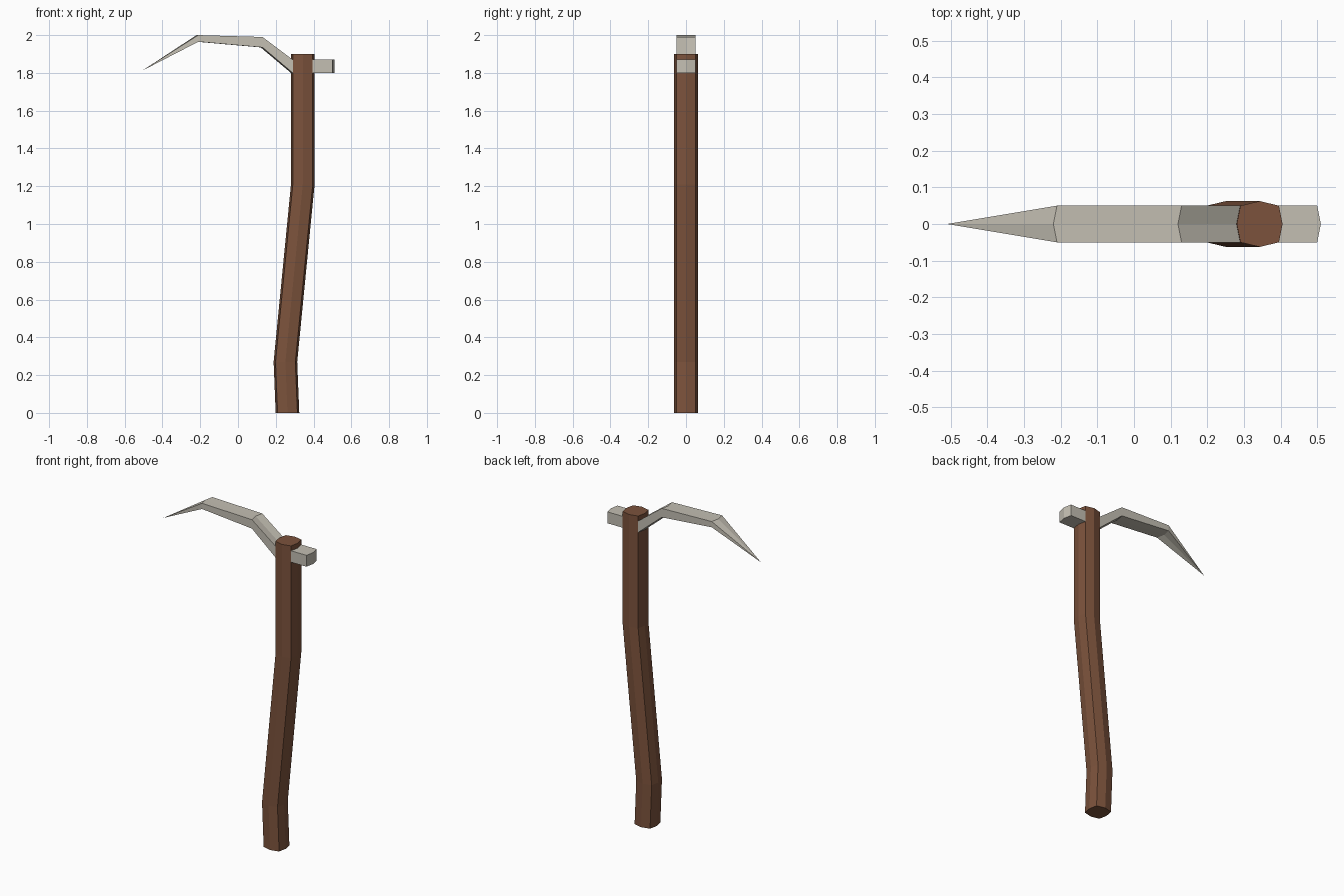
import bpy, bmesh

if "Cube" in bpy.data.objects:
    bpy.data.objects.remove(bpy.data.objects["Cube"])


def material(name, color):
    mat = bpy.data.materials.new(name)
    mat.diffuse_color = (*color, 1)
    mat.use_nodes = True
    mat.node_tree.nodes["Principled BSDF"].inputs["Base Color"].default_value = mat.diffuse_color
    return mat


def loft(name, rings, mat, caps=()):
    """Bridge equal-sized rings; caps lists (ring index, vertex indices)."""
    bm = bmesh.new()
    loops = [[bm.verts.new(p) for p in ring] for ring in rings]
    n = len(loops[0])
    for a, b in zip(loops, loops[1:]):
        for i in range(n):
            j = (i + 1) % n
            bm.faces.new((a[i], a[j], b[j], b[i]))
    for ring, idx in caps:
        bm.faces.new([loops[ring][i] for i in idx])
    bmesh.ops.remove_doubles(bm, verts=bm.verts, dist=1e-5)
    bmesh.ops.recalc_face_normals(bm, faces=bm.faces)
    mesh = bpy.data.meshes.new(name)
    bm.to_mesh(mesh)
    bm.free()
    mesh.materials.append(mat)
    obj = bpy.data.objects.new(name, mesh)
    bpy.context.collection.objects.link(obj)
    return obj


wood = material("wood", (0.2, 0.085, 0.045))
metal = material("metal", (0.55, 0.52, 0.45))

# Bent handle with a squarish eight-sided section
section = [(0.0625, 0), (0.0525, 0.05), (0, 0.0625), (-0.0525, 0.05),
           (-0.0625, 0), (-0.0525, -0.05), (0, -0.0625), (0.0525, -0.05)]
path = [(0.262, 0), (0.251, 0.27), (0.343, 1.21), (0.343, 1.9)]
loft("handle", [[(cx + x, y, z) for x, y in section] for cx, z in path],
     wood, [(0, range(8)), (3, range(8))])


# Six-point section of the metal head, bulging outwards at its middle
def head_ring(x, bottom, top, bulge, half=0.05):
    side = [(x, -half), (x + bulge, 0), (x, half)]
    return ([(px, y, top) for px, y in side]
            + [(px, y, bottom) for px, y in reversed(side)])


# Curved blade tapering to a point
loft("blade", [head_ring(0.29, 1.80, 1.87, -0.01),
               head_ring(0.13, 1.935, 1.99, -0.01),
               head_ring(-0.21, 1.965, 2.0, -0.01),
               head_ring(-0.51, 1.81, 1.81, 0, 0)], metal)

# Short hammer stub on the opposite side
loft("hammer_stub", [head_ring(0.395, 1.80, 1.87, 0.01),
                     head_ring(0.50, 1.80, 1.87, 0.01)],
     metal, [(1, (0, 1, 4, 5)), (1, (1, 2, 3, 4))])
